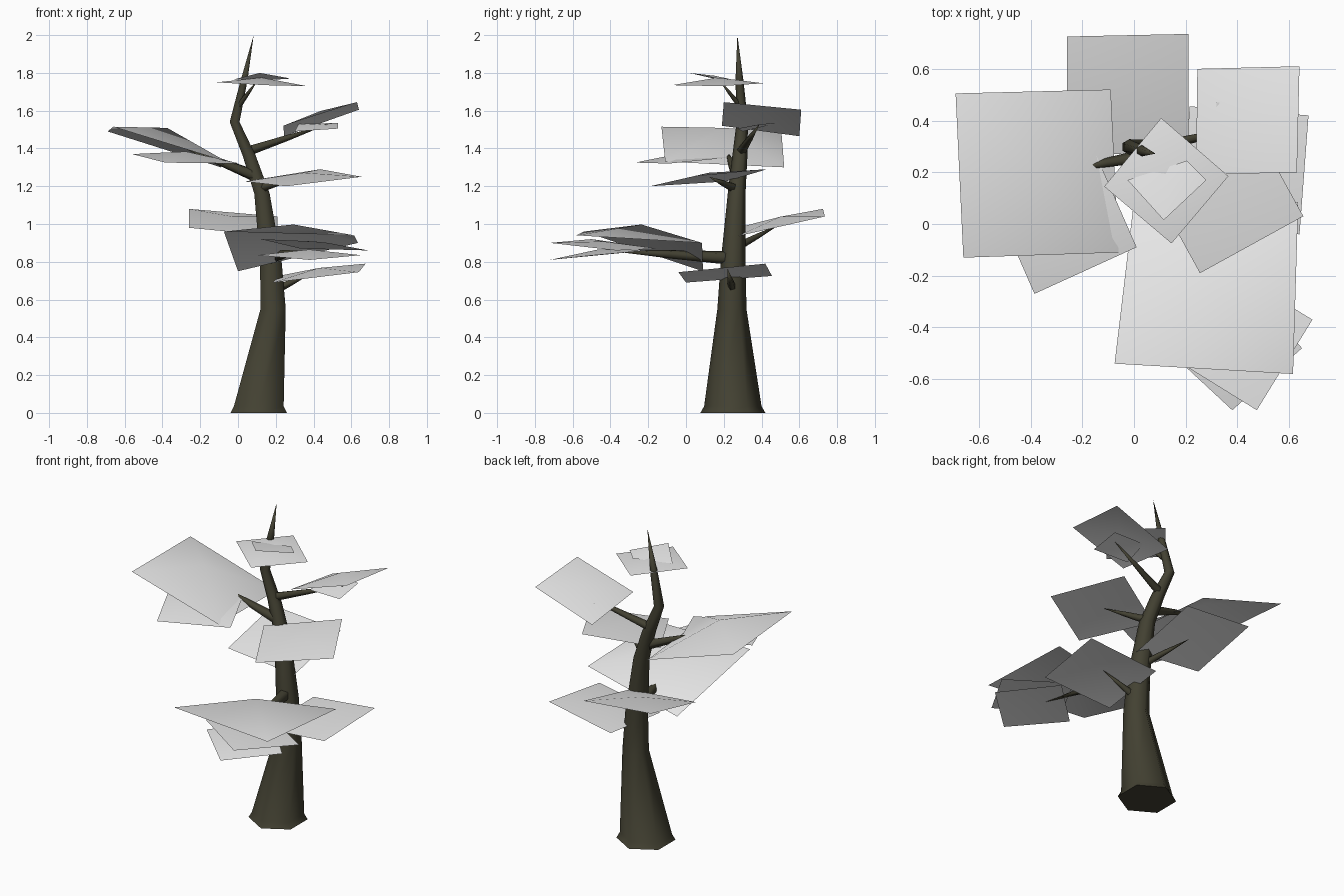
import bpy, math
from mathutils import Vector


def material(name, rgb):
    m = bpy.data.materials.new(name)
    m.diffuse_color = (*rgb, 1)
    return m


BARK = material("dark_bark", (0.056, 0.053, 0.032))
LEAF = material("pale_grey_leaf", (0.8, 0.8, 0.8))


def make(name, verts, faces, mat):
    me = bpy.data.meshes.new(name)
    me.from_pydata(verts, [], faces)
    me.materials.append(mat)
    me.update()
    ob = bpy.data.objects.new(name, me)
    bpy.context.collection.objects.link(ob)
    for p in me.polygons:
        p.use_smooth = len(p.vertices) < 5
    return ob


def tube(name, rings, sides, axis=None):
    """Tapered tube through (x, y, z, radius); the last point is a sharp tip."""
    axis = Vector(axis or (0, 0, 1)).normalized()
    if axis.z > 0.99:
        u, v = Vector((0, -1, 0)), Vector((1, 0, 0))
    else:
        u = axis.cross(Vector((0, 0, 1))).normalized()
        v = axis.cross(u)
    verts, faces = [], []
    for x, y, z, r in rings[:-1]:
        for i in range(sides):
            a = 2 * math.pi * i / sides
            verts.append(Vector((x, y, z)) + (u * math.cos(a) + v * math.sin(a)) * r)
    n = len(rings) - 1
    verts.append(Vector(rings[-1][:3]))
    for k in range(n):
        for i in range(sides):
            a, b = k * sides + i, k * sides + (i + 1) % sides
            faces.append((a, b, b + sides, a + sides) if k < n - 1 else (a, b, n * sides))
    faces.append(tuple(reversed(range(sides))))
    return make(name, verts, faces, BARK)


def leaf(name, bump, *corners):
    """Square leaf card with its middle lifted; corners run around the edge."""
    c = [Vector(p) for p in corners]
    if (c[1] - c[0]).cross(c[2] - c[1]).z < 0:
        c.reverse()
    mid = sum(c, Vector()) / 4 + Vector((0, 0, bump))
    make(name, c + [mid], [(i, (i + 1) % 4, 4) for i in range(4)], LEAF)


# Trunk: six-sided, flared foot, leaning and pointed
tube("trunk", [
    (0.11, 0.248, 0.0, 0.172), (0.11, 0.248, 0.035, 0.152),
    (0.186, 0.243, 0.55, 0.077), (0.174, 0.25, 0.8, 0.066),
    (0.127, 0.268, 1.16, 0.047), (0.06, 0.285, 1.36, 0.04),
    (-0.018, 0.298, 1.54, 0.03), (0.032, 0.283, 1.76, 0.021),
    (0.083, 0.272, 2.0, 0)], 6)


# Branches: thin pointed cones from the trunk to each leaf group
def branch(name, start, end, r):
    s, e = Vector(start), Vector(end)
    m = s.lerp(e, 0.5)
    tube(name, [(*s, r), (*m, r * 0.6), (*e, 0)], 5, e - s)


branch("left_branch", (0.08, 0.27, 1.26), (-0.3, 0.2, 1.41), 0.032)
branch("right_branch", (0.05, 0.29, 1.385), (0.48, 0.39, 1.53), 0.027)
branch("front_branch", (0.17, 0.24, 0.82), (0.33, -0.42, 0.86), 0.038)
branch("back_branch", (0.15, 0.27, 0.88), (0.0, 0.5, 1.0), 0.024)
branch("low_branch", (0.18, 0.25, 0.64), (0.42, 0.22, 0.76), 0.026)
branch("middle_branch", (0.12, 0.26, 1.19), (0.33, 0.12, 1.25), 0.026)
branch("top_branch", (0.0, 0.29, 1.62), (0.11, 0.17, 1.77), 0.016)

# Leaf cards, from low to high
leaf("low_leaf", 0.03, (0.185, 0, 0.69), (0.64, -0.04, 0.745),
     (0.675, 0.42, 0.79), (0.215, 0.455, 0.725))
leaf("front_leaf_lower", 0.03, (0.38, -0.72, 0.81), (0.65, -0.48, 0.835),
     (0.38, -0.2, 0.86), (0.1, -0.46, 0.835))
leaf("front_leaf_side", 0.02, (0.475, -0.72, 0.9), (0.69, -0.37, 0.86),
     (0.33, -0.15, 0.87), (0.12, -0.5, 0.92))
leaf("front_leaf_big", 0.11, (-0.075, -0.54, 0.96), (0.615, -0.58, 0.94),
     (0.635, 0.085, 0.9), (0.0, 0.09, 0.75))
leaf("back_leaf", 0.03, (-0.26, 0.27, 0.98), (0.21, 0.27, 0.935),
     (0.21, 0.735, 1.04), (-0.26, 0.725, 1.08))
leaf("middle_leaf", 0.03, (0.255, -0.19, 1.2), (0.655, 0.03, 1.25),
     (0.435, 0.43, 1.29), (0.035, 0.21, 1.225))
leaf("left_leaf_small", 0.04, (-0.385, -0.27, 1.325), (0.01, -0.09, 1.32),
     (-0.165, 0.31, 1.36), (-0.56, 0.13, 1.37))
leaf("left_leaf_big", 0.1, (-0.66, -0.13, 1.515), (-0.06, -0.11, 1.33),
     (-0.09, 0.52, 1.3), (-0.69, 0.505, 1.49))
leaf("right_leaf_small", 0.01, (0.3, 0.3, 1.49), (0.53, 0.27, 1.505),
     (0.53, 0.46, 1.535), (0.32, 0.47, 1.53))
leaf("right_leaf_big", 0.04, (0.24, 0.19, 1.52), (0.63, 0.2, 1.645),
     (0.64, 0.61, 1.605), (0.245, 0.6, 1.465))
leaf("top_leaf_big", 0.035, (0.145, -0.075, 1.735), (0.365, 0.185, 1.73),
     (0.105, 0.41, 1.745), (-0.115, 0.145, 1.75))
leaf("top_leaf_small", 0.01, (0.115, 0.015, 1.8), (0.28, 0.17, 1.77),
     (0.205, 0.245, 1.765), (-0.025, 0.17, 1.765))
